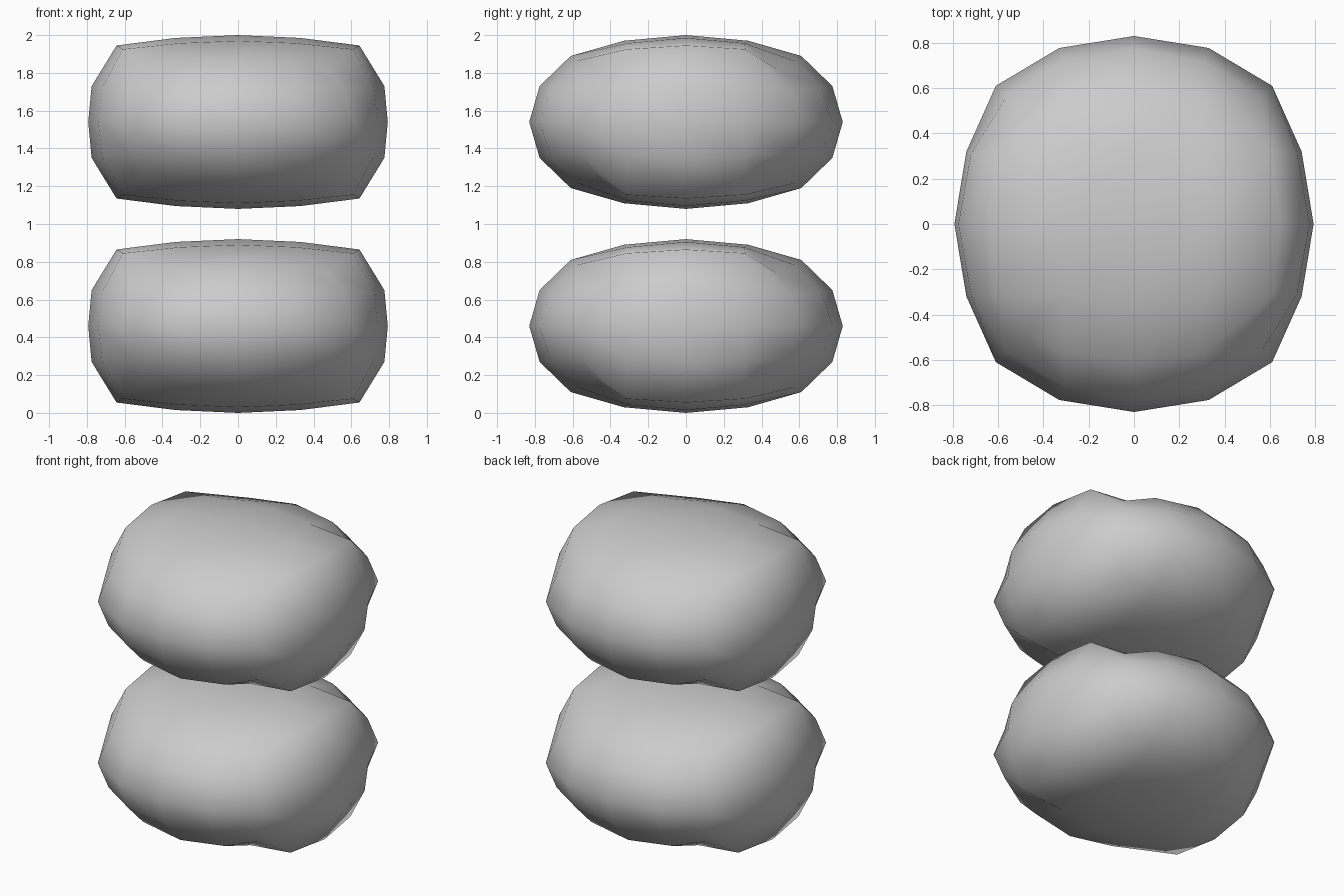
import bpy
import bmesh

if "Cube" in bpy.data.objects:
    bpy.data.objects.remove(bpy.data.objects["Cube"])

# One octant of the rounded block: grid index (x, y, z) -> position.
# The other octants are mirror images.
OCTANT = {
    (0, 0, 2): (0, 0, .46), (1, 0, 2): (.33, 0, .445), (2, 0, 2): (.643, 0, .405),
    (0, 1, 2): (0, .33, .43), (1, 1, 2): (.31, .31, .417), (2, 1, 2): (.61, .315, .385),
    (0, 2, 2): (0, .61, .35), (1, 2, 2): (.305, .57, .325), (2, 2, 2): (.48, .48, .28),
    (2, 0, 0): (.793, 0, 0), (2, 0, 1): (.775, 0, .19),
    (2, 1, 0): (.74, .32, 0), (2, 1, 1): (.72, .31, .18),
    (2, 2, 0): (.61, .61, 0), (2, 2, 1): (.565, .56, .17),
    (0, 2, 0): (0, .83, 0), (0, 2, 1): (0, .775, .19),
    (1, 2, 0): (.33, .777, 0), (1, 2, 1): (.31, .715, .18),
}


def make_cushion(name, z):
    # Cube split into 4 x 4 faces per side, then puffed out
    bm = bmesh.new()
    bmesh.ops.create_cube(bm, size=4)
    bmesh.ops.subdivide_edges(bm, edges=bm.edges[:], cuts=3, use_grid_fill=True)
    for v in bm.verts:
        target = OCTANT[tuple(abs(round(c)) for c in v.co)]
        v.co = [t if c > 0 else -t for t, c in zip(target, v.co)]
    bmesh.ops.recalc_face_normals(bm, faces=bm.faces[:])
    for f in bm.faces:
        f.smooth = True
    mesh = bpy.data.meshes.new(name)
    bm.to_mesh(mesh)
    bm.free()
    obj = bpy.data.objects.new(name, mesh)
    obj.location.z = z
    bpy.context.collection.objects.link(obj)


# Two identical cushions, one floating above the other
make_cushion("lower_cushion", .46)
make_cushion("upper_cushion", 1.54)
